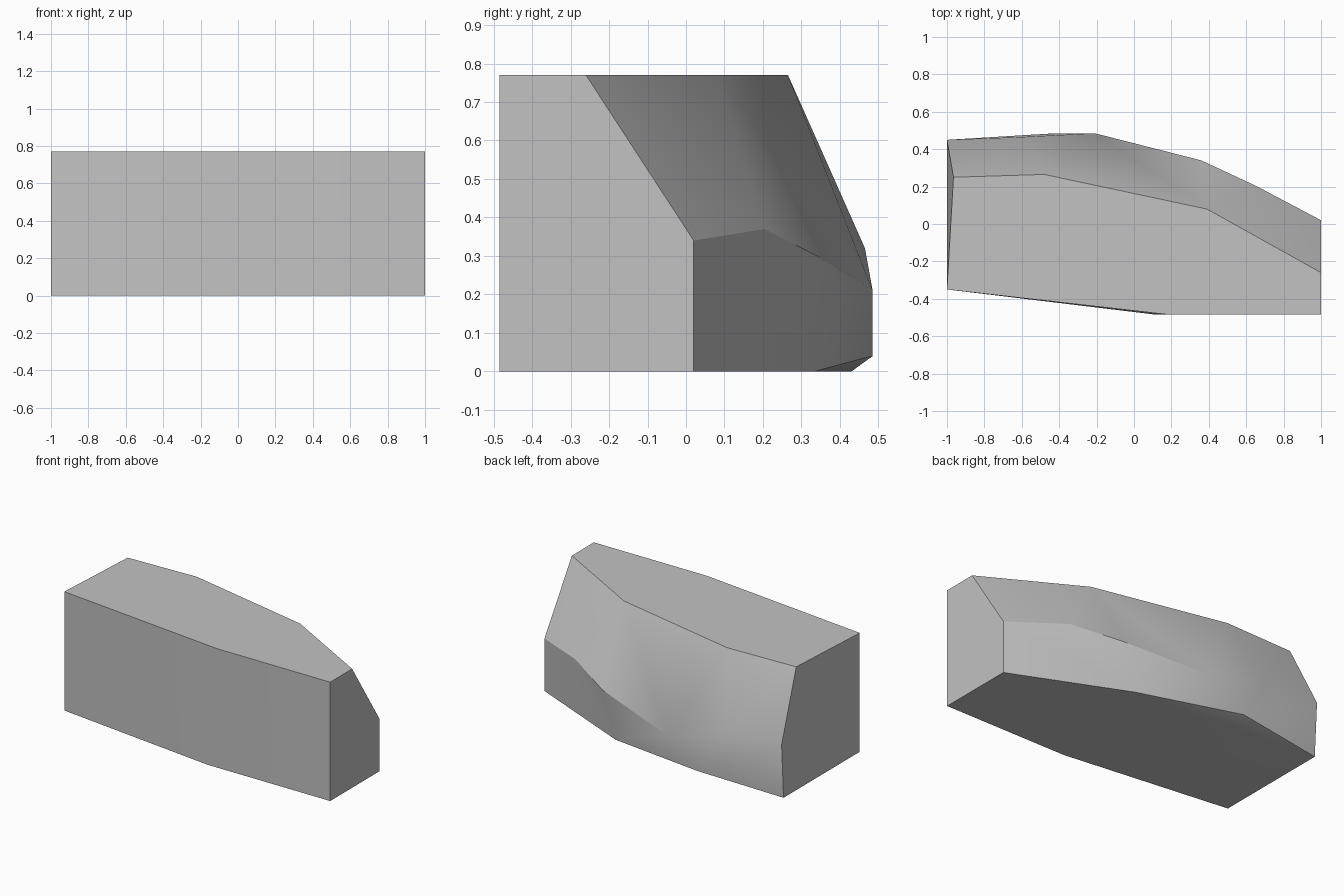
import bpy
import bmesh
from math import radians

cube = bpy.data.objects.get("Cube")
if cube:
    bpy.data.objects.remove(cube, do_unlink=True)

TOP = 0.77

# Corner points: f = front top, g = front bottom, t = back top edge,
# m = ridge along the back, b = back bottom edge
corners = {
    "f": [(-1, -.35, TOP), (.19, -.485, TOP), (1, -.485, TOP)],
    "g": [(-1, -.35, 0), (.12, -.485, 0), (1, -.485, 0)],
    "t": [(1, -.26, TOP), (.39, .08, TOP), (-.48, .265, TOP), (-.965, .25, TOP)],
    "m": [(1, .02, .34), (.65, .205, .37), (.36, .34, .30),
          (-.21, .485, .21), (-.6, .465, .32), (-1, .45, .35)],
    "b": [(1, .02, 0), (.27, .335, 0), (-.42, .485, .04), (-1, .43, 0)],
}

faces = [
    # top and underside
    "f0 f1 f2 t0 t1 t2 t3", "g0 g1 g2 b0 b1 b3", "b1 b2 b3",
    # front
    "g0 g1 f1 f0", "g1 g2 f2 f1",
    # ends
    "g2 b0 m0 t0 f2", "g0 f0 m5 b3", "f0 t3 m5",
    # sloping upper back
    "t0 m0 m1", "t0 m1 t1", "t1 m1 m2", "t1 m2 m3",
    "t1 m3 t2", "t2 m3 m4", "t2 m4 t3", "t3 m4 m5",
    # lower back
    "m0 b0 b1 m1", "m1 b1 m2", "m2 b1 m3", "m3 b1 b2",
    "m3 b2 m4", "m4 b2 m5", "m5 b2 b3",
]

bm = bmesh.new()
verts = {f"{row}{i}": bm.verts.new(p)
         for row, points in corners.items() for i, p in enumerate(points)}
for names in faces:
    bm.faces.new([verts[n] for n in names.split()])
bmesh.ops.recalc_face_normals(bm, faces=bm.faces)

mesh = bpy.data.meshes.new("faceted_block")
bm.to_mesh(mesh)
bm.free()
block = bpy.data.objects.new("faceted_block", mesh)
bpy.context.collection.objects.link(block)

# Plain grey surface
grey = bpy.data.materials.new("plain_grey")
grey.use_nodes = True
colour = (.54, .54, .54, 1)
grey.diffuse_color = colour
grey.node_tree.nodes["Principled BSDF"].inputs["Base Color"].default_value = colour
mesh.materials.append(grey)

# Soft shading over the gentle bends of the back
bpy.ops.object.select_all(action="DESELECT")
block.select_set(True)
bpy.context.view_layer.objects.active = block
bpy.ops.object.shade_smooth_by_angle(angle=radians(27))
